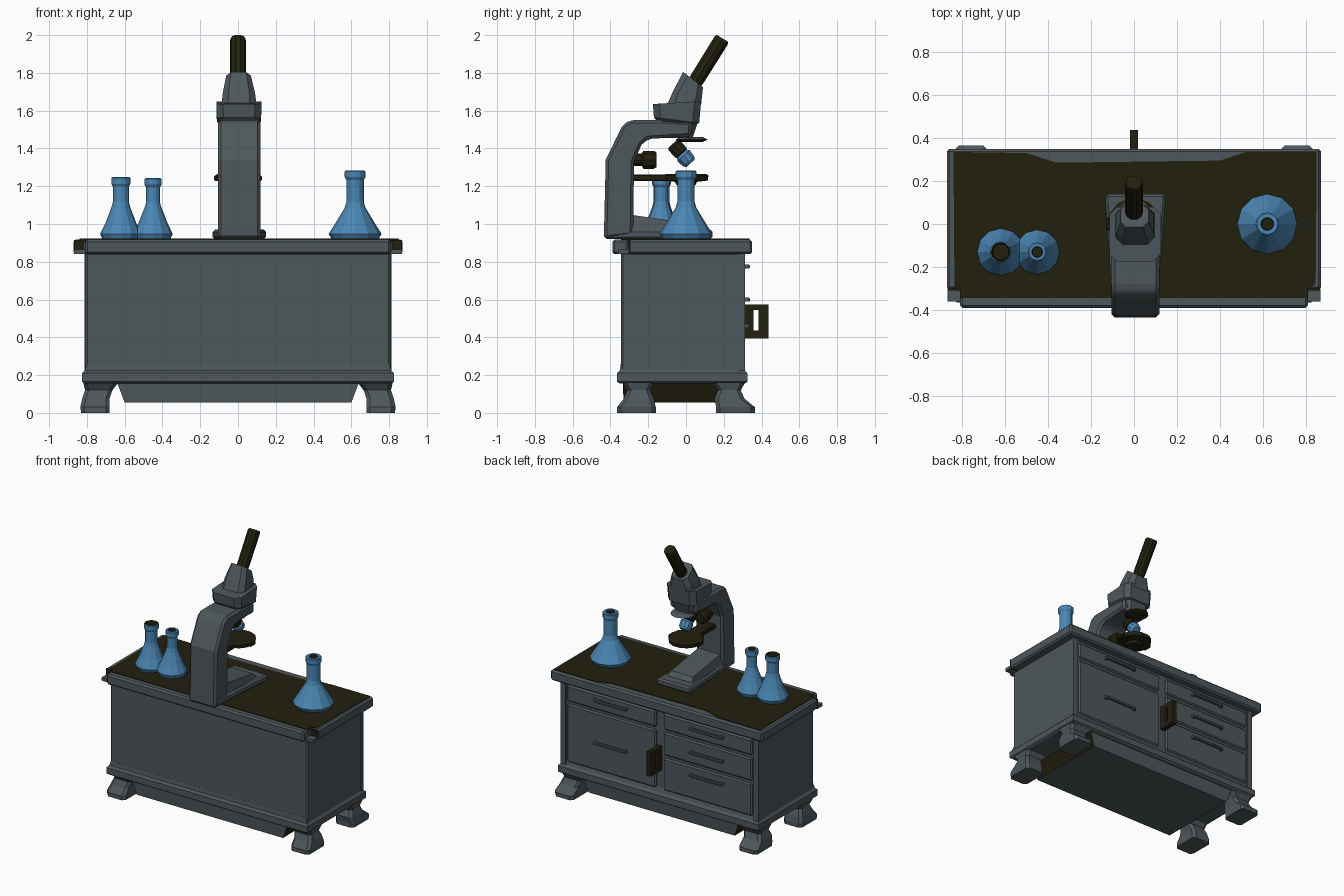
import bpy, bmesh, math
from mathutils import Vector


def material(name, rgb):
    m = bpy.data.materials.new(name)
    m.diffuse_color = (*rgb, 1)
    return m


GREY = material("slate grey", (0.075, 0.095, 0.105))
DARK = material("dark olive", (0.016, 0.014, 0.004))
BLUE = material("flask blue", (0.07, 0.24, 0.46))


def loft(name, rings, mat, mat2=None, rule=None, bevel=0):
    """Skin closed rings, cap both ends; rule(face) picks the second material."""
    bm = bmesh.new()
    vs = [[bm.verts.new(p) for p in r] for r in rings]
    n = len(vs[0])
    for a, b in zip(vs, vs[1:]):
        for i in range(n):
            bm.faces.new((a[i], a[(i + 1) % n], b[(i + 1) % n], b[i]))
    bm.faces.new(vs[0][::-1])
    bm.faces.new(vs[-1])
    bmesh.ops.recalc_face_normals(bm, faces=bm.faces)
    if rule:
        for f in bm.faces:
            f.material_index = 1 if rule(f) else 0
    me = bpy.data.meshes.new(name)
    bm.to_mesh(me)
    bm.free()
    me.materials.append(mat)
    if mat2:
        me.materials.append(mat2)
    ob = bpy.data.objects.new(name, me)
    bpy.context.collection.objects.link(ob)
    if bevel:
        mod = ob.modifiers.new("edge", 'BEVEL')
        mod.width = bevel
        mod.segments = 1
        mod.limit_method = 'ANGLE'
    return ob


def rect(x0, x1, y0, y1, z0, z1=None, c=0):
    """Rectangle ring, optional corner cut c, height sloping z0 to z1 along y."""
    z1 = z0 if z1 is None else z1
    if c:
        p = [(x0 + c, y0), (x1 - c, y0), (x1, y0 + c), (x1, y1 - c),
             (x1 - c, y1), (x0 + c, y1), (x0, y1 - c), (x0, y0 + c)]
    else:
        p = [(x0, y0), (x1, y0), (x1, y1), (x0, y1)]
    return [(x, y, z0 + (z1 - z0) * (y - y0) / (y1 - y0)) for x, y in p]


def box(name, x0, x1, y0, y1, z0, z1, mat, bevel=0, **kw):
    return loft(name, [rect(x0, x1, y0, y1, z0), rect(x0, x1, y0, y1, z1)], mat, bevel=bevel, **kw)


def slab(name, outline, z0, z1, mat, bevel=0):
    return loft(name, [[(x, y, z) for x, y in outline] for z in (z0, z1)], mat, bevel=bevel)


def side_profile(name, outline, x0, x1, mat, bevel=0):
    return loft(name, [[(x, y, z) for y, z in outline] for x in (x0, x1)], mat, bevel=bevel)


def lathe(name, start, direction, profile, sides, mat, mat2=None, rule=None):
    """Turned part: profile of (radius, distance) along a direction."""
    q = Vector((0, 0, 1)).rotation_difference(Vector(direction))
    rings = [[Vector(start) + q @ Vector((r * math.cos(t), r * math.sin(t), d))
              for t in [2 * math.pi * i / sides for i in range(sides)]] for r, d in profile]
    return loft(name, rings, mat, mat2, rule)


# --- Cabinet ---
box("cabinet_body", -0.81, 0.81, -0.345, 0.30, 0.18, 0.85, GREY, 0.012)
loft("base_moulding", [rect(-0.81, 0.81, -0.35, 0.31, 0.155), rect(-0.825, 0.825, -0.365, 0.325, 0.165),
                       rect(-0.825, 0.825, -0.365, 0.325, 0.21), rect(-0.812, 0.812, -0.35, 0.31, 0.225),
                       rect(-0.80, 0.80, -0.346, 0.30, 0.26)], GREY)
slab("bench_top", [(-0.81, -0.39), (0.81, -0.39), (0.81, -0.305), (0.87, -0.305), (0.87, 0.35),
                   (-0.87, 0.35), (-0.87, -0.305), (-0.81, -0.305)], 0.84, 0.918, GREY, 0.012)
for s in (-1, 1):
    box("bench_top_end_lip", *sorted((s * 0.80, s * 0.868)), -0.36, -0.305, 0.842, 0.865, GREY)
    box("bench_top_front_corner", *sorted((s * 0.805, s * 0.868)), -0.31, -0.30, 0.842, 0.914, DARK)
slab("work_surface", [(-0.81, -0.345), (0.81, -0.345), (0.81, -0.30), (0.845, -0.28), (0.85, 0.335),
                      (0.52, 0.335), (0.40, 0.295), (-0.36, 0.285), (-0.50, 0.33), (-0.84, 0.335),
                      (-0.835, -0.30), (-0.81, -0.31)], 0.914, 0.922, DARK)
loft("lower_skirt", [rect(-0.60, 0.60, -0.33, 0.285, 0.055), rect(-0.64, 0.64, -0.335, 0.295, 0.16)],
     GREY, DARK, lambda f: abs(f.normal.x) > 0.7)

# --- Bracket feet ---
for sx in (-1, 1):
    for ya, yb, yc, yd in ((-0.365, -0.16, -0.31, -0.19), (0.16, 0.365, 0.17, 0.29)):
        levels = [(0.68, 0.83, ya, yb, 0), (0.68, 0.835, ya, yb, 0.03), (0.68, 0.825, yc - 0.02, yd + 0.02, 0.075),
                  (0.665, 0.81, yc, yd, 0.12), (0.63, 0.82, yc - 0.03, yd + 0.025, 0.165)]
        loft("foot", [rect(*sorted((sx * a, sx * b)), c, d, z, c=0.02) for a, b, c, d, z in levels], GREY)

# --- Drawers with bar handles on the back face ---
for s, rows in ((1, [(0.70, 0.82, 0.775), (0.25, 0.68, 0.46)]),
                (-1, [(0.70, 0.82, 0.775), (0.51, 0.68, 0.60), (0.25, 0.49, 0.43)])):
    for z0, z1, zh in rows:
        box("drawer_front", *sorted((s * 0.03, s * 0.76)), 0.29, 0.313, z0, z1, GREY, 0.01)
        a, b = sorted((s * 0.26, s * 0.53))
        box("drawer_handle", a, b, 0.322, 0.338, zh - 0.01, zh + 0.01, GREY, 0.004)
        for x in (a, b - 0.02):
            box("handle_post", x, x + 0.02, 0.30, 0.33, zh - 0.01, zh + 0.01, GREY)
for s in (-1, 1):
    box("corner_post", *sorted((s * 0.77, s * 0.812)), 0.28, 0.312, 0.22, 0.84, GREY)

# --- Upright latch frame between the drawers ---
for y0, y1, z0, z1 in ((0.31, 0.358, 0.395, 0.575), (0.385, 0.438, 0.395, 0.575),
                       (0.358, 0.385, 0.395, 0.435), (0.358, 0.385, 0.545, 0.575)):
    box("latch_frame", -0.018, 0.018, y0, y1, z0, z1, DARK)

# --- Flasks: dark inside the mouth ---
for x, y, R, neck, hole, h in ((0.62, 0, 0.14, 0.046, 0.03, 0.365), (-0.62, -0.13, 0.11, 0.042, 0.042, 0.33),
                               (-0.45, -0.13, 0.104, 0.036, 0.026, 0.325)):
    lip = max(neck + 0.009, hole + 0.006)
    prof = [(R * 0.88, 0), (R, 0.03), (R * 0.73, 0.09), (neck + 0.008, 0.17), (neck, 0.20), (neck, h - 0.05),
            (lip, h - 0.035), (lip, h - 0.005), (lip - 0.006, h), (hole, h), (hole * 0.9, h - 0.03)]
    lathe("flask", (x, y, 0.918), (0, 0, 1), prof, 12, BLUE, DARK,
          lambda f: f.calc_center_median().z > 0.918 + h - 0.035 and
          (Vector((x - f.calc_center_median().x, y - f.calc_center_median().y)).length < hole + 0.0005))

# --- Microscope base and arm ---
slab("microscope_base", [(-0.10, -0.43), (0.11, -0.43), (0.125, -0.15), (0.15, 0.14), (-0.135, 0.14),
                         (-0.115, -0.15)], 0.92, 0.97, GREY, 0.012)
loft("base_step", [rect(-0.10, 0.11, -0.30, 0.07, 0.965), rect(-0.085, 0.095, -0.30, 0.04, 1.05, 1.0)], GREY)
side_profile("microscope_arm", [(-0.435, 0.92), (-0.425, 1.34), (-0.335, 1.525), (-0.295, 1.55), (-0.10, 1.55),
                                (0.03, 1.54), (0.03, 1.465), (-0.20, 1.45), (-0.235, 1.42), (-0.275, 1.33),
                                (-0.28, 0.94)], -0.105, 0.118, GREY, 0.016)

# --- Head and eyepiece ---
loft("microscope_head", [rect(-0.085, 0.095, -0.14, 0.035, 1.455, c=0.03), rect(-0.09, 0.10, -0.14, 0.06, 1.53, c=0.03),
                         rect(-0.112, 0.122, -0.17, 0.07, 1.565, 1.535, c=0.035),
                         rect(-0.115, 0.125, -0.175, 0.08, 1.635, 1.65, c=0.035)], GREY)
loft("eyepiece_mount", [rect(-0.088, 0.098, -0.10, 0.08, 1.63, c=0.035), rect(-0.08, 0.09, -0.07, 0.085, 1.70, 1.68, c=0.03),
                        rect(-0.062, 0.068, -0.015, 0.09, 1.805, 1.725, c=0.025)], GREY)
lathe("eyepiece", (0, 0.045, 1.745), (0, 0.53, 0.85),
      [(0.038, 0), (0.042, 0.03), (0.043, 0.265), (0.038, 0.28)], 10, DARK)

# --- Nosepiece and objective ---
lathe("nosepiece_disc", (0.004, 0.03, 1.435), (0, 0, 1), [(0.06, 0), (0.085, 0.012), (0.06, 0.025)], 12,
      GREY, DARK, lambda f: f.normal.z < 0)
axis = Vector((0, 0.09, -0.10)).normalized()
lathe("objective_collar", (0, -0.07, 1.425), axis, [(0.03, 0), (0.042, 0.01), (0.042, 0.065), (0.03, 0.075)], 10, DARK)
lathe("objective_lens", Vector((0, -0.07, 1.425)) + axis * 0.065, axis,
      [(0.03, 0), (0.046, 0.02), (0.042, 0.06), (0.03, 0.075)], 10, BLUE)
lathe("focus_knob", (0, -0.285, 1.34), (0, 1, 0),
      [(0.034, 0), (0.034, 0.05), (0.05, 0.06), (0.05, 0.115), (0.04, 0.13)], 10, DARK)

# --- Stage and its support ---
lathe("stage_disc", (0, 0, 1.205), (0, 0, 1), [(0.05, 0), (0.06, 0.018), (0.118, 0.025), (0.122, 0.052), (0.11, 0.06)],
      14, DARK)
box("stage_support", -0.05, 0.05, -0.285, -0.08, 1.228, 1.262, DARK, 0.006)
for s in (-1, 1):
    box("stage_side_knob", *sorted((s * 0.10, s * 0.128)), -0.03, 0.03, 1.228, 1.256, DARK, 0.006)
